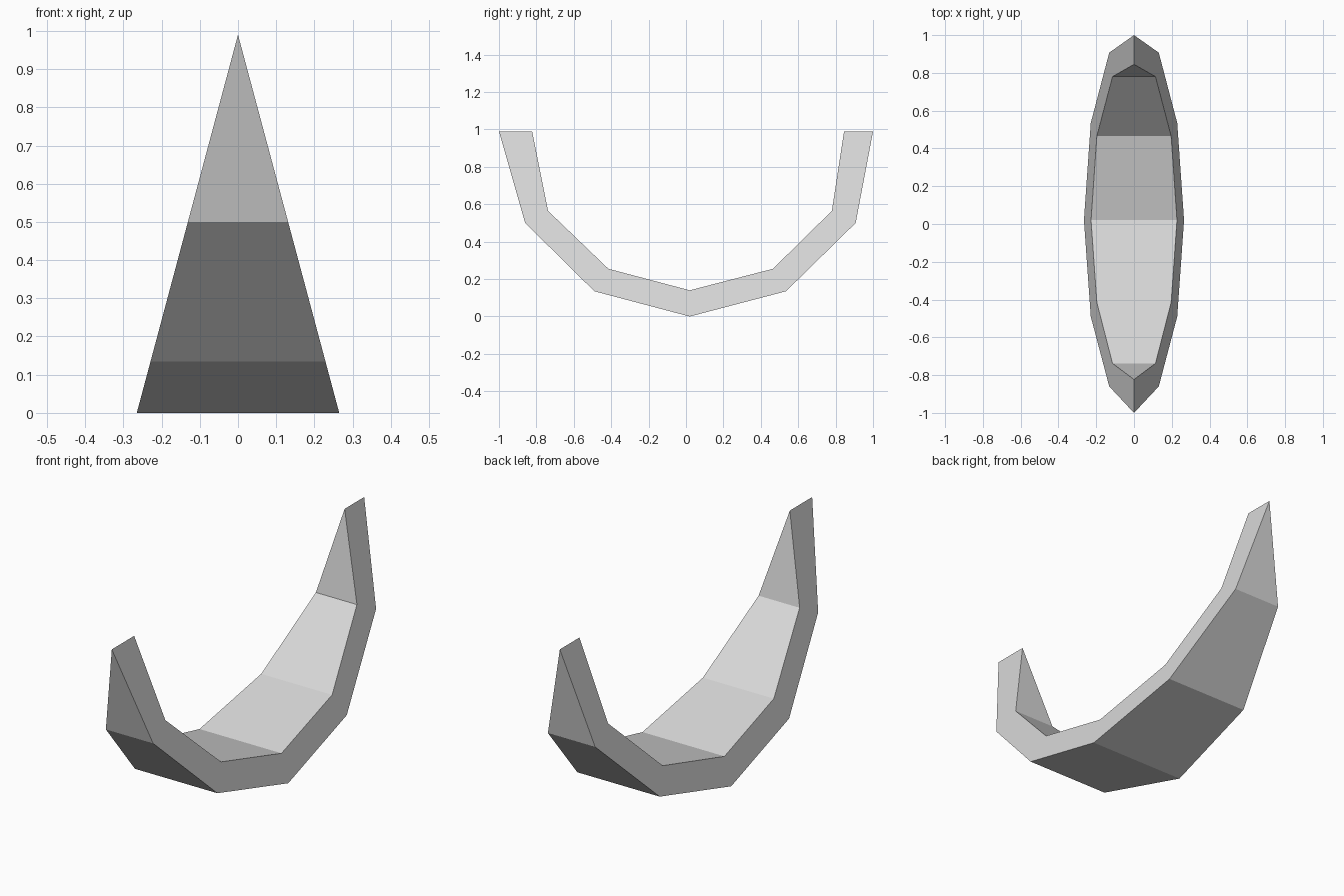
import bpy
import bmesh

if "Cube" in bpy.data.objects:
    bpy.data.objects.remove(bpy.data.objects["Cube"], do_unlink=True)

HEIGHT = 0.99
BASE_HALF_WIDTH = 0.265

# Side profile (y, z) of the curved band, front tip to back tip
outer = [(-1, HEIGHT), (-0.86, 0.5), (-0.49, 0.135), (0.02, 0),
         (0.535, 0.135), (0.907, 0.5), (1, HEIGHT)]
inner = [(-0.823, HEIGHT), (-0.738, 0.565), (-0.415, 0.255), (0.02, 0.14),
         (0.465, 0.255), (0.78, 0.565), (0.845, HEIGHT)]

# Plain grey surface
grey = bpy.data.materials.new("light grey")
grey.use_nodes = True
colour = (0.69, 0.69, 0.69, 1)
grey.diffuse_color = colour
grey.node_tree.nodes["Principled BSDF"].inputs["Base Color"].default_value = colour

bm = bmesh.new()


def rail(points, side):
    """Edge of the band, narrowing to a sharp ridge at full height."""
    return [bm.verts.new((side * BASE_HALF_WIDTH * (1 - z / HEIGHT), y, z))
            for y, z in points]


# Outer shell, inner trough and the two sloping sides
loops = [rail(outer, -1), rail(outer, 1), rail(inner, 1), rail(inner, -1)]
for a, b in zip(loops, loops[1:] + loops[:1]):
    for i in range(len(outer) - 1):
        bm.faces.new((a[i], b[i], b[i + 1], a[i + 1]))

# Close the tips into ridges
bmesh.ops.remove_doubles(bm, verts=bm.verts, dist=0.0001)
bmesh.ops.recalc_face_normals(bm, faces=bm.faces)

mesh = bpy.data.meshes.new("curved_wedge_band")
bm.to_mesh(mesh)
bm.free()
mesh.materials.append(grey)
band = bpy.data.objects.new("curved_wedge_band", mesh)
bpy.context.collection.objects.link(band)
